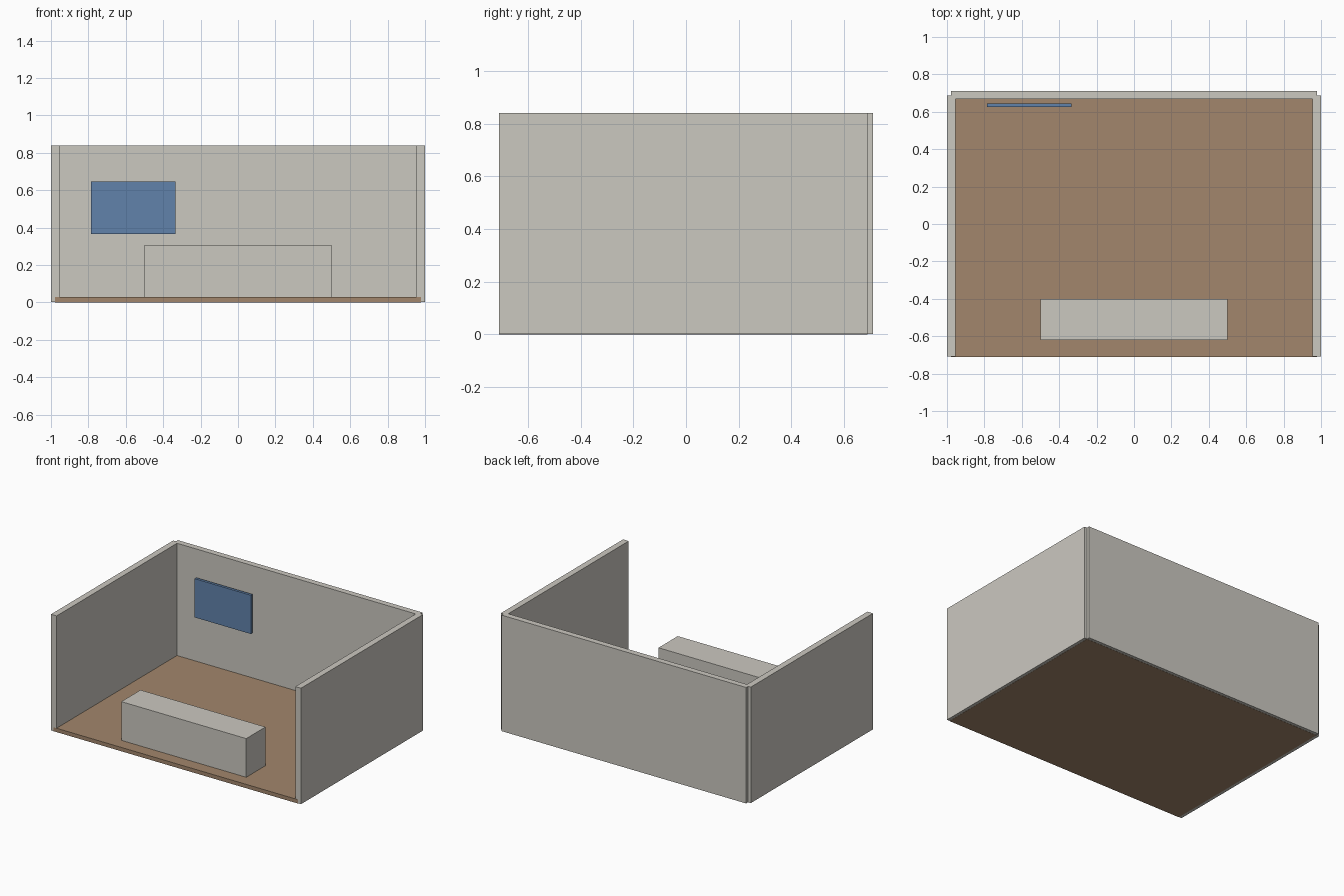
import bpy

if "Cube" in bpy.data.objects:
    bpy.data.objects.remove(bpy.data.objects["Cube"])


def material(name, rgb):
    mat = bpy.data.materials.new(name)
    mat.diffuse_color = (*rgb, 1.0)
    mat.use_nodes = True
    mat.node_tree.nodes["Principled BSDF"].inputs["Base Color"].default_value = mat.diffuse_color
    return mat


def box(name, low, high, mat):
    """Axis-aligned box between two corners."""
    bpy.ops.mesh.primitive_cube_add(
        size=1, location=[(a + b) / 2 for a, b in zip(low, high)])
    ob = bpy.context.object
    ob.name = name
    ob.scale = [b - a for a, b in zip(low, high)]
    bpy.ops.object.transform_apply(location=False, rotation=False, scale=True)
    ob.data.materials.append(mat)
    return ob


plaster = material("warm_grey_plaster", (0.60, 0.58, 0.53))
wood = material("brown_wood", (0.36, 0.24, 0.15))
blue = material("screen_blue", (0.12, 0.225, 0.41))

GAP = 0.001      # keeps the wall faces just behind the floor faces
HEIGHT = 0.84

# Floor slab
box("floor", (-0.978, -0.71, 0), (0.978, 0.688, 0.028), wood)

# Side walls
for name, x0, x1 in (("left_wall", -1.0, -0.955), ("right_wall", 0.955, 1.0)):
    box(name, (x0, -0.71 + GAP, GAP), (x1, 0.688, HEIGHT), plaster)

# Back wall, set between the outer corners
box("back_wall", (-0.978, 0.667, GAP), (0.978, 0.71, HEIGHT), plaster)

# Counter near the open front
box("counter", (-0.5, -0.62, 0.028), (0.5, -0.4, 0.308), plaster)

# Panel hanging in front of the back wall
box("wall_panel", (-0.785, 0.626, 0.365), (-0.335, 0.645, 0.645), blue)
